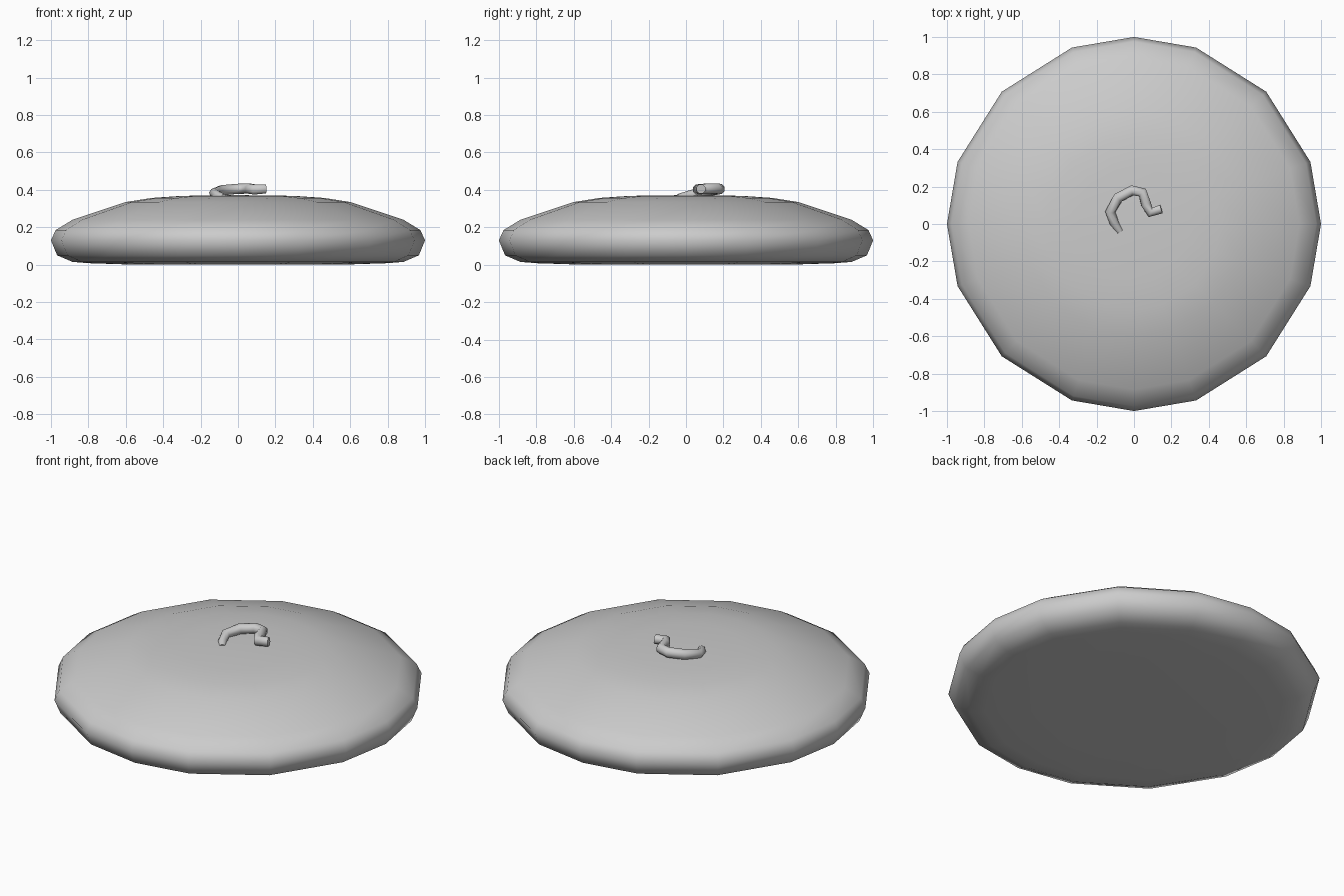
import bpy, bmesh, math

if "Cube" in bpy.data.objects:
    bpy.data.objects.remove(bpy.data.objects["Cube"])

# Rounded body: a profile swept around 16 slightly uneven angles
profile = [(0.55, 0.0), (0.80, 0.008), (0.885, 0.015), (0.967, 0.05), (1.0, 0.13),
           (0.975, 0.185), (0.885, 0.24), (0.60, 0.335), (0.46, 0.357), (0.30, 0.368)]
angles = [q * 90 + a for q in range(4) for a in (0, 19.4, 45, 70.6)]

bm = bmesh.new()
rings = [[bm.verts.new((r * math.cos(math.radians(a)), r * math.sin(math.radians(a)), z))
          for a in angles] for r, z in profile]
n = len(angles)
for lo, hi in zip(rings, rings[1:]):
    for i in range(n):
        j = (i + 1) % n
        bm.faces.new((lo[i], lo[j], hi[j], hi[i]))
bottom = bm.verts.new((0, 0, 0))
top = bm.verts.new((0, 0, 0.372))
for i in range(n):
    j = (i + 1) % n
    bm.faces.new((rings[0][j], rings[0][i], bottom))
    bm.faces.new((rings[-1][i], rings[-1][j], top))
for f in bm.faces:
    f.smooth = True
mesh = bpy.data.meshes.new("body")
bm.to_mesh(mesh)
bm.free()
body = bpy.data.objects.new("body", mesh)
bpy.context.collection.objects.link(body)

# Curled stem: a thin tube lying on top, with its tail sinking into the body
path = [(-0.075, -0.04, 0.358, 0.7), (-0.105, 0.005, 0.368, 0.85), (-0.127, 0.065, 0.382, 0.95),
        (-0.085, 0.14, 0.398, 1), (-0.01, 0.18, 0.405, 1), (0.045, 0.168, 0.407, 1),
        (0.065, 0.105, 0.406, 1), (0.088, 0.062, 0.402, 1), (0.146, 0.08, 0.405, 0.9)]
curve = bpy.data.curves.new("curled_stem", 'CURVE')
curve.dimensions = '3D'
curve.bevel_depth = 0.029
curve.bevel_resolution = 2
curve.use_fill_caps = True
spline = curve.splines.new('POLY')
spline.points.add(len(path) - 1)
for p, (x, y, z, s) in zip(spline.points, path):
    p.co = (x, y, z, 1)
    p.radius = s
stem = bpy.data.objects.new("curled_stem", curve)
bpy.context.collection.objects.link(stem)
bpy.context.view_layer.objects.active = stem
stem.select_set(True)
bpy.ops.object.convert(target='MESH')
bpy.ops.object.shade_smooth_by_angle(angle=math.radians(60))
